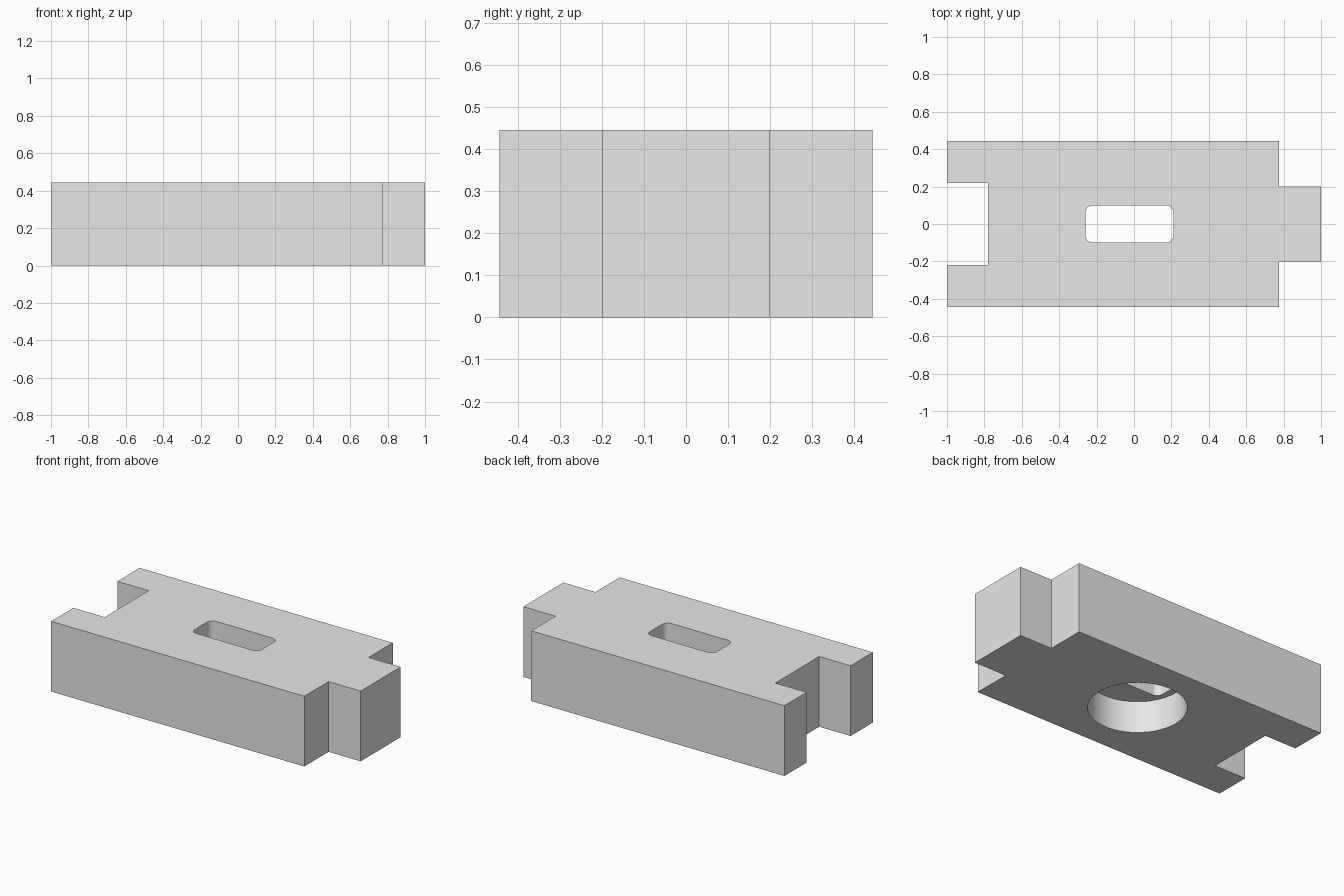
import bpy
import bmesh
import math

cube = bpy.data.objects.get("Cube")
if cube:
    bpy.data.objects.remove(cube, do_unlink=True)

HEIGHT = 0.445
HALF = 0.443       # half width of the block
HOLE_X = -0.025    # centre of slot and recess

grey = bpy.data.materials.new("plain grey")
grey.use_nodes = True
grey.diffuse_color = (0.8, 0.8, 0.8, 1)
grey.node_tree.nodes["Principled BSDF"].inputs["Base Color"].default_value = (0.8, 0.8, 0.8, 1)


def prism(name, outline, bottom, top):
    """Extrude an anticlockwise outline upwards into a closed solid."""
    bm = bmesh.new()
    face = bm.faces.new([bm.verts.new((x, y, bottom)) for x, y in outline])
    moved = bmesh.ops.extrude_face_region(bm, geom=[face])["geom"]
    verts = [v for v in moved if isinstance(v, bmesh.types.BMVert)]
    bmesh.ops.translate(bm, verts=verts, vec=(0, 0, top - bottom))
    bmesh.ops.recalc_face_normals(bm, faces=bm.faces)
    mesh = bpy.data.meshes.new(name)
    bm.to_mesh(mesh)
    bm.free()
    mesh.materials.append(grey)
    obj = bpy.data.objects.new(name, mesh)
    bpy.context.collection.objects.link(obj)
    return obj


def arc(cx, cy, radius, start, sweep, steps):
    return [(cx + radius * math.cos(start + sweep * i / steps),
             cy + radius * math.sin(start + sweep * i / steps))
            for i in range(steps + 1)]


def cut(target, cutter):
    mod = target.modifiers.new("cut", 'BOOLEAN')
    mod.operation = 'DIFFERENCE'
    mod.solver = 'EXACT'
    mod.object = cutter
    bpy.context.view_layer.objects.active = target
    bpy.ops.object.modifier_apply(modifier=mod.name)
    bpy.data.objects.remove(cutter, do_unlink=True)


# Block with a tab at one end and a matching notch at the other
half_outline = [(-0.78, -0.22), (-1, -0.22), (-1, -HALF),
                (0.775, -HALF), (0.775, -0.2), (1, -0.2)]
outline = half_outline + [(x, -y) for x, y in reversed(half_outline)]
block = prism("link_block", outline, 0, HEIGHT)

# Round recess in the underside
circle = arc(HOLE_X, 0, 0.28, 0, math.tau, 64)[:-1]
cut(block, prism("recess_cutter", circle, -0.1, 0.2))

# Rounded slot through to the top
r = 0.04
corners = [(1, 1), (-1, 1), (-1, -1), (1, -1)]
slot = []
for i, (sx, sy) in enumerate(corners):
    slot += arc(HOLE_X + sx * (0.235 - r), sy * (0.1 - r), r, i * math.pi / 2, math.pi / 2, 8)
cut(block, prism("slot_cutter", slot, 0.1, HEIGHT + 0.1))

# Smooth the curved walls, keep the edges sharp
bpy.ops.object.select_all(action='DESELECT')
block.select_set(True)
bpy.context.view_layer.objects.active = block
bpy.ops.object.shade_smooth_by_angle(angle=math.radians(30))
